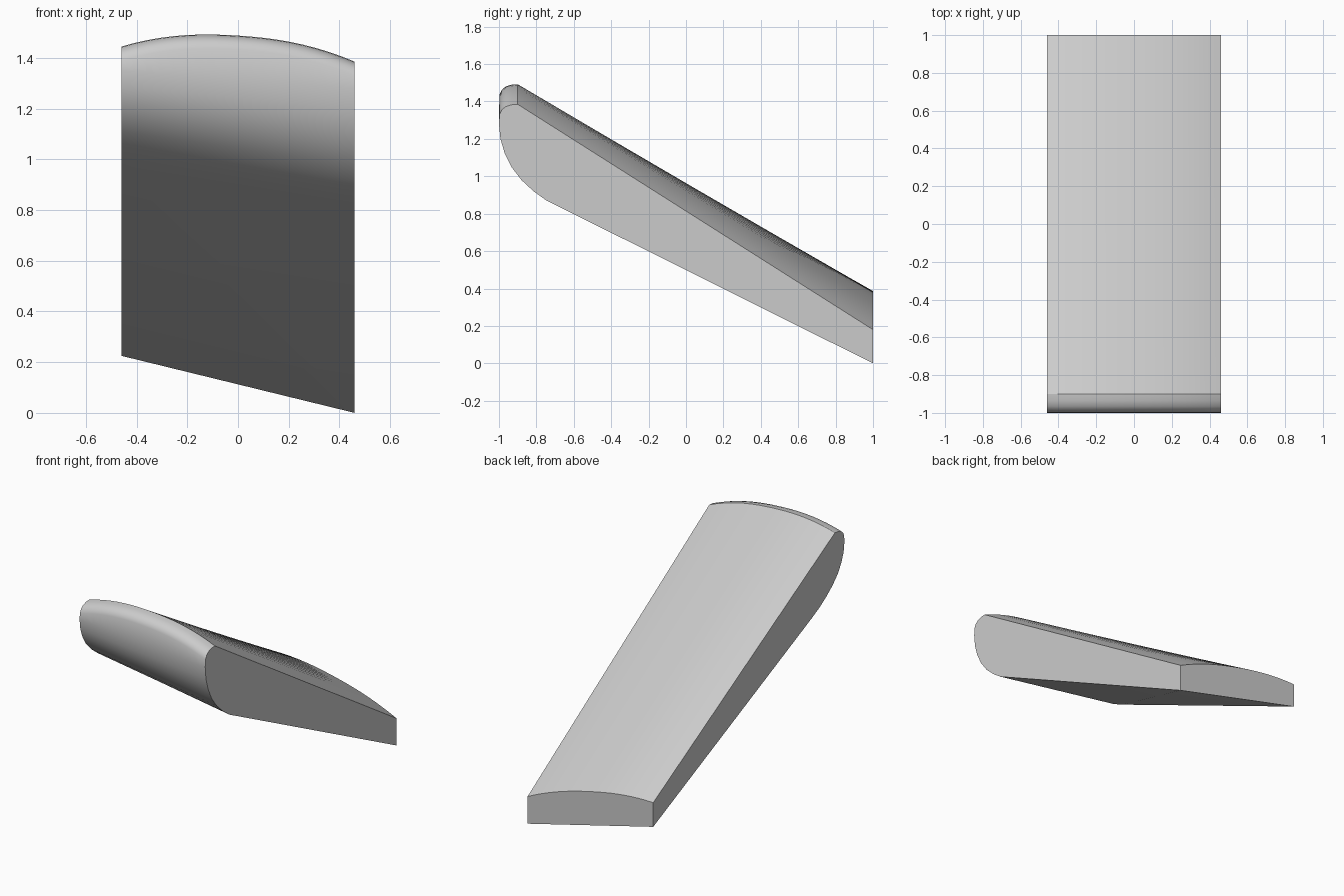
import bpy, bmesh

if "Cube" in bpy.data.objects:
    bpy.data.objects.remove(bpy.data.objects["Cube"])

HALF = 0.46
STATIONS = 18

# Front nose curve at the right side: (y, z, extra height at the left side)
NOSE = [(-1.0, 1.28, 0.07), (-0.992, 1.20, 0.085), (-0.97, 1.125, 0.10),
        (-0.933, 1.05, 0.115), (-0.88, 0.98, 0.13), (-0.815, 0.92, 0.14),
        (-0.745, 0.87, 0.145), (-0.66, 0.828, 0.145)]
# Rounded upper front edge: (y, drop below the crown)
EDGE = [(-0.90, 0.0), (-0.935, 0.003), (-0.965, 0.013), (-0.985, 0.03), (-0.997, 0.055)]


def section(x):
    """Side profile of the slab at a given x."""
    u = x / HALF
    left = (1 - u) / 2
    arch = 1 - abs(u) ** 2.3
    back_top = 0.2825 - 0.2228 * x + 0.053 * arch
    front_top = 1.415 - 0.065 * x + 0.073 * arch
    pts = [(1.0, 0.225 * left), (1.0, back_top)]
    pts += [(y, front_top - d) for y, d in EDGE]
    pts += [(y, z + lift * left) for y, z, lift in NOSE]
    return [(x, y, z) for y, z in pts]


# Slanted slab lofted across its width, with flat sides
bm = bmesh.new()
rings = []
for i in range(STATIONS + 1):
    x = -HALF + 2 * HALF * i / STATIONS
    rings.append([bm.verts.new(p) for p in section(x)])
for a, b in zip(rings, rings[1:]):
    for j in range(len(a) - 1):
        bm.faces.new((a[j], a[j + 1], b[j + 1], b[j]))
bm.faces.new(rings[0])
bm.faces.new(rings[-1][::-1])

# Underside: two flat triangles folded along one diagonal
bm.faces.new([r[0] for r in rings] + [rings[0][-1]])
bm.faces.new([r[-1] for r in rings] + [rings[-1][0]])
bmesh.ops.recalc_face_normals(bm, faces=bm.faces)

mesh = bpy.data.meshes.new("slanted_slab")
bm.to_mesh(mesh)
bm.free()
slab = bpy.data.objects.new("slanted_slab", mesh)
bpy.context.collection.objects.link(slab)
bpy.context.view_layer.objects.active = slab
slab.select_set(True)
bpy.ops.object.shade_smooth_by_angle(angle=0.5)
